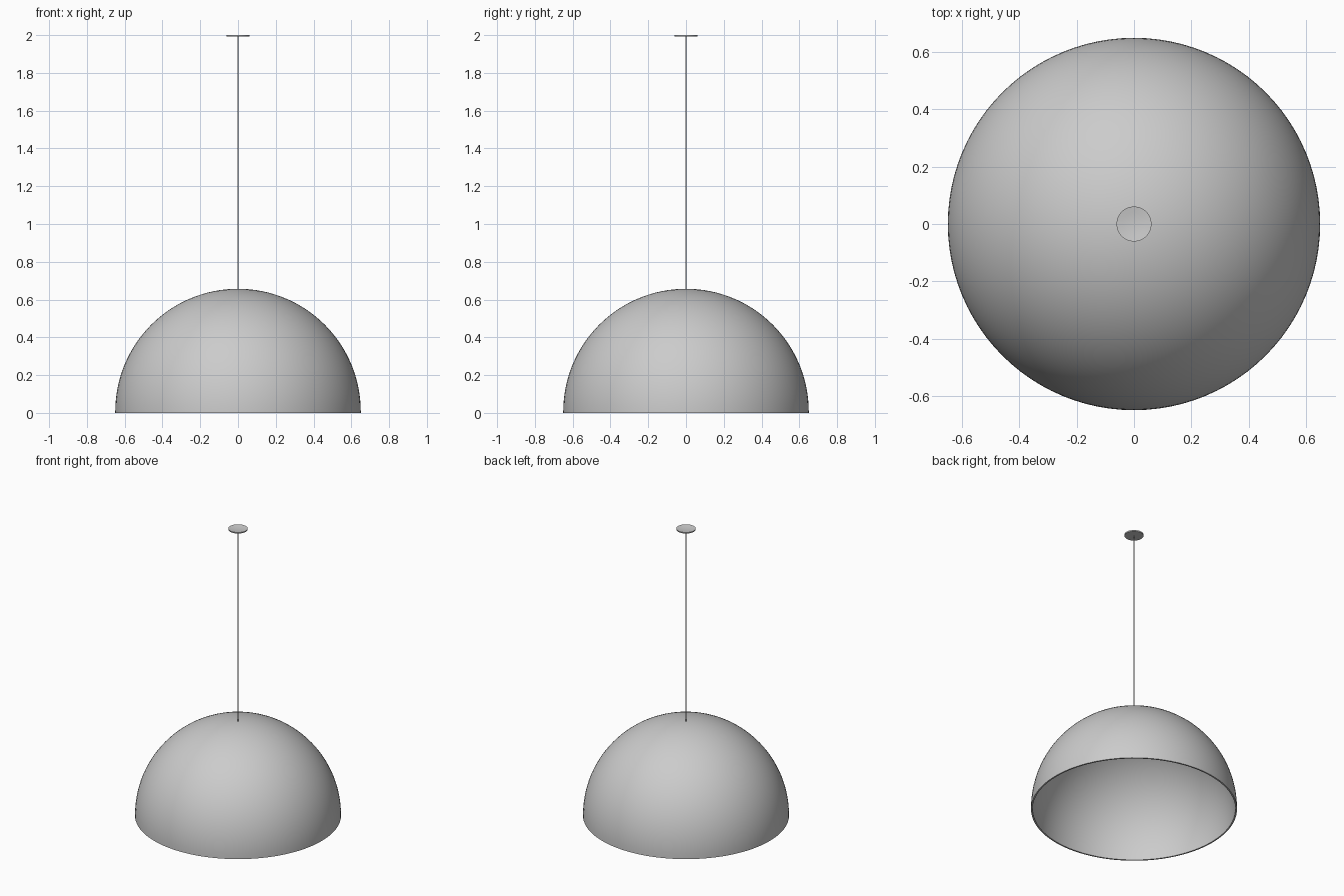
import bpy, bmesh
from math import sin, cos, pi, radians
from mathutils import Matrix

if "Cube" in bpy.data.objects:
    bpy.data.objects.remove(bpy.data.objects["Cube"])

grey = bpy.data.materials.new("light grey")
grey.use_nodes = True
COLOUR = (0.6, 0.6, 0.6, 1)
grey.diffuse_color = COLOUR
grey.node_tree.nodes["Principled BSDF"].inputs["Base Color"].default_value = COLOUR


def lathe(name, profile, segments):
    """Spin an (r, z) profile around the z axis."""
    bm = bmesh.new()
    verts = [bm.verts.new((r, 0, z)) for r, z in profile]
    edges = [bm.edges.new(pair) for pair in zip(verts, verts[1:])]
    bmesh.ops.spin(bm, geom=verts + edges, cent=(0, 0, 0), axis=(0, 0, 1),
                   angle=2 * pi, steps=segments)
    bmesh.ops.remove_doubles(bm, verts=bm.verts, dist=1e-5)
    bmesh.ops.recalc_face_normals(bm, faces=bm.faces)
    mesh = bpy.data.meshes.new(name)
    bm.to_mesh(mesh)
    bm.free()
    mesh.materials.append(grey)
    obj = bpy.data.objects.new(name, mesh)
    bpy.context.collection.objects.link(obj)
    bpy.ops.object.select_all(action='DESELECT')
    obj.select_set(True)
    bpy.context.view_layer.objects.active = obj
    bpy.ops.object.shade_smooth_by_angle(angle=radians(40))
    return obj


def arc(radius, base, steps=32):
    """Quarter circle from the rim up to the axis."""
    pts = [(radius * cos(pi / 2 * i / steps), base + radius * sin(pi / 2 * i / steps))
           for i in range(steps)]
    return pts + [(0, base + radius)]


# Thin hemispherical shade with a short straight rim
OUTER, INNER, RIM = 0.65, 0.64, 0.007
outer = [(OUTER, 0)] + arc(OUTER, RIM)
inner = [(INNER, 0)] + arc(INNER, RIM)
lathe("lamp_shade", inner[::-1] + outer, 96)

# Hanging cord
lathe("cord", [(0, 0.65), (0.003, 0.65), (0.003, 1.994), (0, 1.994)], 16)

# Ceiling plate with a slightly dished top
lathe("ceiling_plate", [(0, 1.992), (0.06, 1.992), (0.061, 2.0),
                        (0.04, 1.997), (0.02, 1.995), (0, 1.9945)], 48)
